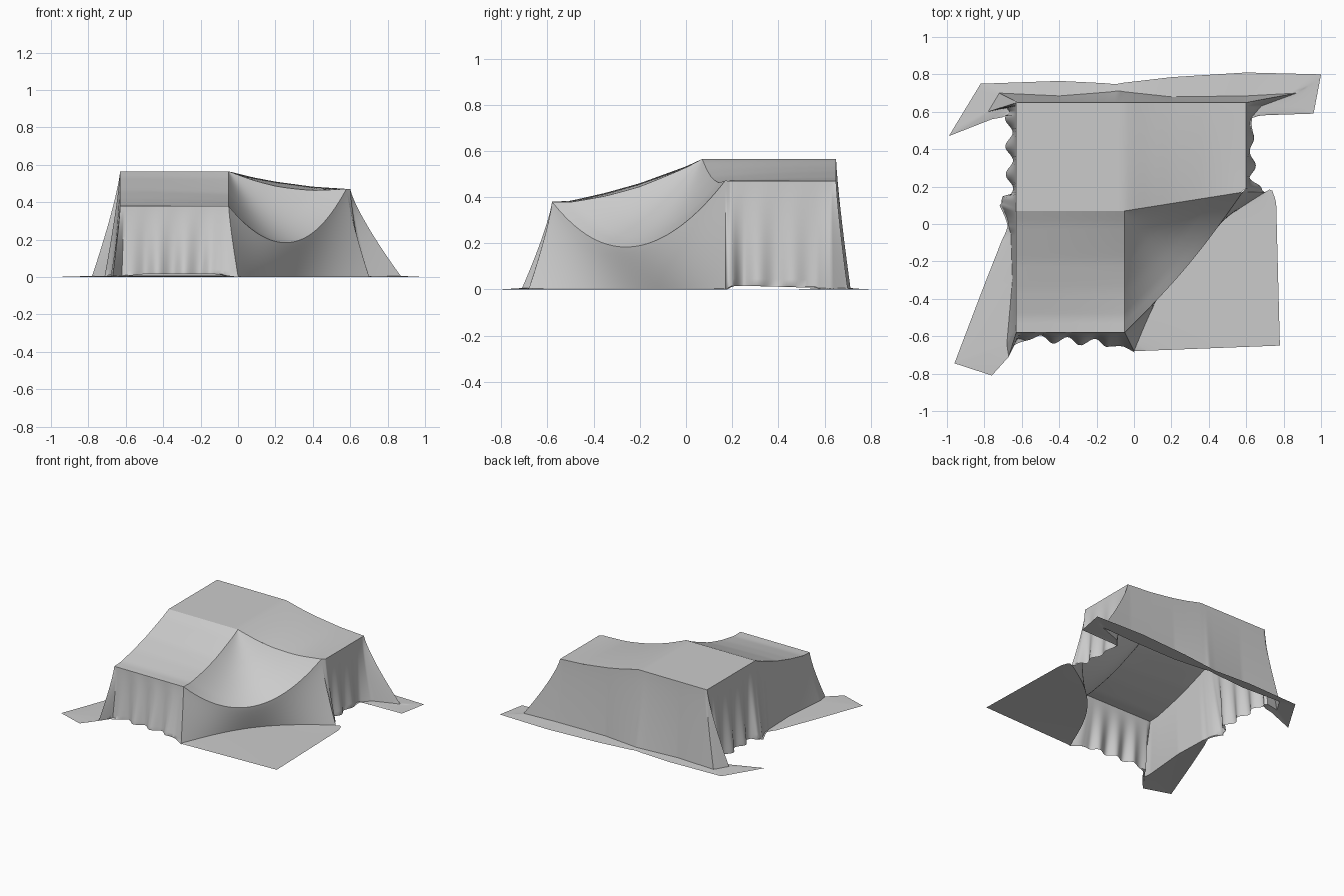
import bpy, math

if "Cube" in bpy.data.objects:
    bpy.data.objects.remove(bpy.data.objects["Cube"])


def interp(pts, t):
    """Piecewise linear lookup, pts sorted by first value."""
    if t <= pts[0][0]:
        return pts[0][1]
    for (a, va), (b, vb) in zip(pts, pts[1:]):
        if t <= b:
            return va + (vb - va) * (t - a) / (b - a)
    return pts[-1][1]


def mix(a, b, t):
    return tuple(p + (q - p) * t for p, q in zip(a, b))


def hump(t):
    return math.sin(math.pi * min(1, max(0, t)))


def sheet(name, rows):
    """Smooth grid surface from equally long rows of points."""
    n = len(rows[0])
    verts = [p for r in rows for p in r]
    faces = [(i * n + j, i * n + j + 1, (i + 1) * n + j + 1, (i + 1) * n + j)
             for i in range(len(rows) - 1) for j in range(n - 1)]
    me = bpy.data.meshes.new(name)
    me.from_pydata(verts, [], faces)
    me.update()
    ob = bpy.data.objects.new(name, me)
    bpy.context.collection.objects.link(ob)
    bpy.ops.object.select_all(action='DESELECT')
    ob.select_set(True)
    bpy.context.view_layer.objects.active = ob
    bpy.ops.object.shade_smooth_by_angle(angle=math.radians(50))
    return ob


# Heights of the cloth over the hidden boxes
FRONT_SLOPE = [(-.58, .38), (-.5, .384), (-.35, .418), (-.2, .46), (0, .533), (.07, .565)]
SIDE_SLOPE = [(-.05, .565), (.08, .533), (.2, .51), (.4, .483), (.6, .47)]
SAG_B, SAG_C = .015, .025


def top_z(x, y):
    return interp(FRONT_SLOPE, y) if y < .07 else interp(SIDE_SLOPE, x)


# Top over the two rear boxes
rear = []
for i in range(42):
    x = -.63 + 1.23 * i / 41
    y0 = interp([(-.05, .07), (.58, .17), (.6, .19)], x)
    sag = SAG_C * hump((x + .05) / .63)
    rear.append([(x, y0 + (.65 - y0) * j / 16, top_z(x, .5) - sag * (1 - j / 16) ** 2)
                 for j in range(17)])
sheet("cloth_top_rear", rear)

# Top over the front box
front = []
for i in range(15):
    front.append([(-.63 + .58 * i / 14, -.58 + .65 * j / 26,
                   interp(FRONT_SLOPE, -.58 + .65 * j / 26)
                   - SAG_B * hump(j / 26) * (i / 14) ** 2) for j in range(27)])
sheet("cloth_top_front", front)

# Swag hanging between front box and right box
N = 48
peak = (-.05, .07, .565)


def lip(u):
    x, y, z = mix((-.05, -.58, .38), (.58, .17, .472), u)
    bow = .02 * hump(u)
    return (x + bow, y - bow, z - .24 * 4 * u * (1 - u))


swag = []
for i in range(N + 1):
    u = i / N
    row = []
    for j in range(25):
        v = j / 24
        x, y, z = mix(peak, lip(u), v)
        edge_b = interp(FRONT_SLOPE, .07 - .65 * v) - (.565 - .185 * v) - SAG_B * hump(v)
        edge_c = interp(SIDE_SLOPE, -.05 + .63 * v) - (.565 - .093 * v) - SAG_C * hump(v)
        z += (1 - u) ** 3 * edge_b + u ** 3 * edge_c
        z -= .03 * hump(u) * hump(v)
        row.append((x, y, z))
    swag.append(row)
sheet("cloth_swag", swag)


# Curtain below the swag lip, and the flat corner lying on the floor
def foot(u):
    x, y, z = mix((0, -.68, .004), (.7, .17, .004), u)
    s = .08 * hump(u)
    return (x - s, y + s, z)


OUT_X = [(0, 0), (.5, .78), (.9, .76), (.97, .735), (1, .7)]
OUT_Y = [(0, -.68), (.5, -.65), (.9, .12), (.97, .19), (1, .17)]
curtain, flap = [], []
for i in range(N + 1):
    u = i / N
    a, b = lip(u), foot(u)
    row = []
    for j in range(17):
        t = j / 16
        k = t ** 1.25
        row.append((a[0] + (b[0] - a[0]) * k, a[1] + (b[1] - a[1]) * k,
                    a[2] + (b[2] - a[2]) * t))
    curtain.append(row)
    out = (interp(OUT_X, u), interp(OUT_Y, u), 0)
    flap.append([mix(b, out, j / 8) for j in range(9)])
sheet("cloth_swag_curtain", curtain)
sheet("cloth_floor_corner", flap)

# Skirt stations clockwise: top x,y / foot x,y / hem tip x,y
STATIONS = [
    (-.05, -.58, 0, -.68, .01, -.69),
    (-.11, -.58, -.12, -.62, -.12, -.62),
    (-.5, -.58, -.5, -.595, -.5, -.595),
    (-.61, -.58, -.62, -.61, -.64, -.65),
    (-.63, -.58, -.67, -.71, -.76, -.81),
    (-.63, -.56, -.68, -.64, -.96, -.745),
    (-.63, -.3, -.65, -.3, -.81, -.35),
    (-.63, 0, -.66, 0, -.68, -.02),
    (-.63, .07, -.71, .1, -.72, .1),
    (-.63, .16, -.645, .16, -.645, .16),
    (-.63, .58, -.65, .58, -.65, .58),
    (-.63, .63, -.68, .62, -.76, .56),
    (-.63, .648, -.78, .6, -.99, .47),
    (-.62, .65, -.72, .70, -.82, .75),
    (-.4, .65, -.4, .685, -.4, .765),
    (-.1, .65, -.08, .71, -.1, .75),
    (.2, .65, .2, .68, .2, .785),
    (.58, .65, .6, .685, .6, .81),
    (.6, .65, .87, .70, 1, .8),
    (.6, .63, .68, .63, .96, .59),
    (.6, .56, .62, .56, .64, .58),
    (.6, .25, .615, .25, .615, .25),
    (.6, .19, .65, .2, .65, .2),
    (.58, .17, .7, .17, .7, .17)]

skirt, run = [], 0.0
for a, b in zip(STATIONS, STATIONS[1:]):
    length = math.dist(a[:2], b[:2])
    steps = max(8, int(length / .012))
    last = b is STATIONS[-1]
    for i in range(steps + (1 if last else 0)):
        tx, ty, fx, fy, hx, hy = mix(a, b, i / steps)
        s = run + length * i / steps
        tz = top_z(tx, ty)
        # loose folds only where the hem hangs straight and close to the box
        d = math.dist((fx, fy), (tx, ty))
        loose = max(0, 1 - math.dist((fx, fy), (hx, hy)) / .05)
        loose *= max(0, min(1, (.1 - d) / .06))
        fold = .02 * loose * (1 - math.cos(s * 2 * math.pi / .15))
        fx += (fx - tx) / d * fold
        fy += (fy - ty) / d * fold
        hx, hy = mix((hx, hy), (fx, fy), loose)
        fz = .006 + .014 * loose
        hem = .016 * loose
        col = []
        for j in range(17):
            t = j / 16
            k = t ** 1.25
            col.append((tx + (fx - tx) * k, ty + (fy - ty) * k, tz + (fz - tz) * t))
        for j in range(1, 6):
            t = j / 5
            col.append((fx + (hx - fx) * t, fy + (hy - fy) * t, fz + (hem - fz) * t))
        skirt.append(col)
    run += length
sheet("cloth_skirt", skirt)
